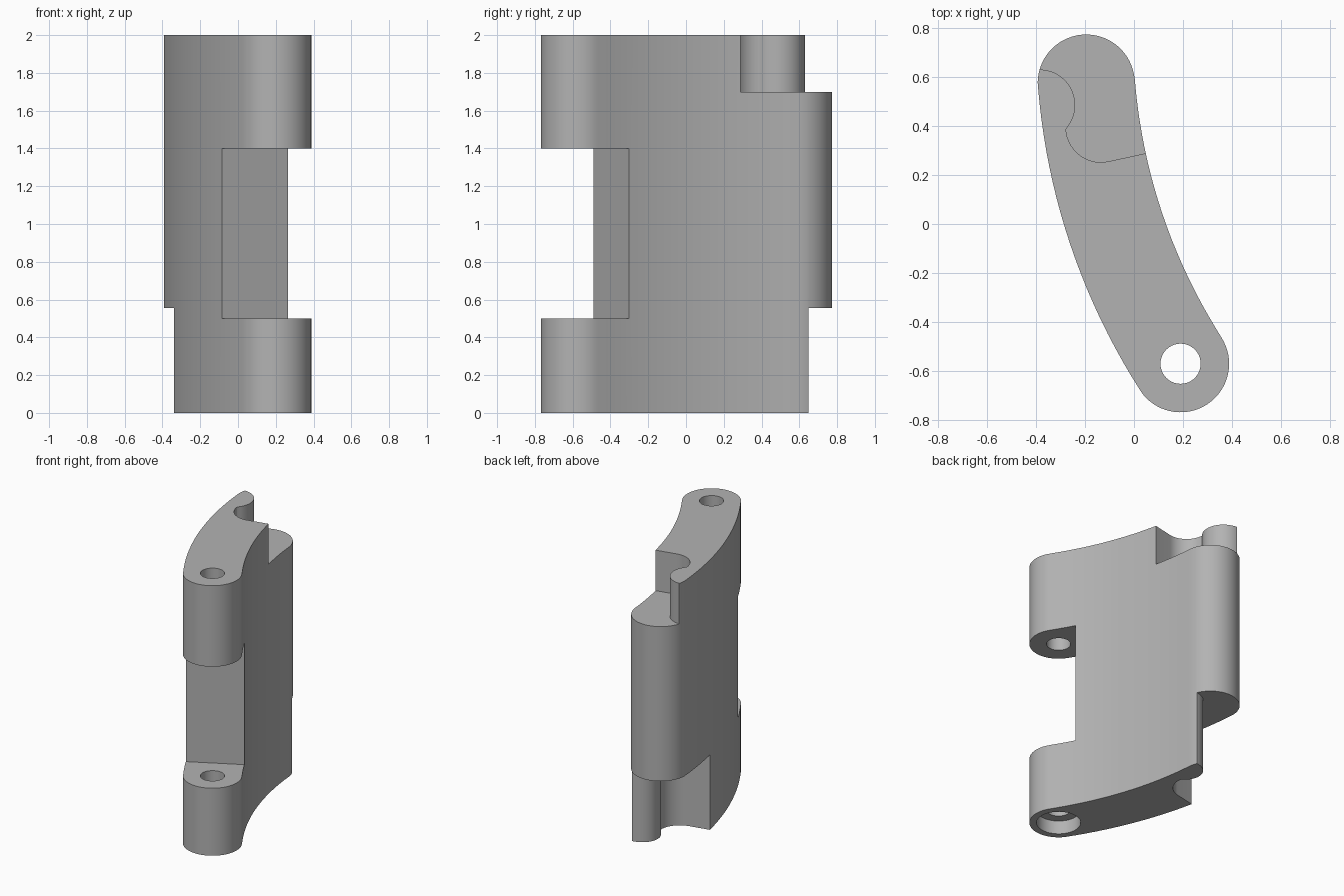
import bpy, bmesh
from math import cos, sin, radians, degrees, atan2
from mathutils import Vector

old = bpy.data.objects.get("Cube")
if old:
    bpy.data.objects.remove(old, do_unlink=True)

BEND = Vector((2.29, 0.773))       # centre of the long bend
RADIUS, HALF = 2.492, 0.198        # centreline radius, half thickness
KNUCKLE = Vector((0.19, -0.57))
TAIL = Vector((-0.195, 0.575))

grey = bpy.data.materials.new("plain grey")
grey.use_nodes = True
grey.diffuse_color = (0.45, 0.45, 0.45, 1)
grey.node_tree.nodes["Principled BSDF"].inputs["Base Color"].default_value = (0.45, 0.45, 0.45, 1)


def arc(c, r, a0, a1, n):
    """Points on an arc, angles in degrees."""
    return [Vector((c[0] + r * cos(radians(a0 + (a1 - a0) * i / n)),
                    c[1] + r * sin(radians(a0 + (a1 - a0) * i / n)))) for i in range(n + 1)]


def heading(p):
    """Angle of a point as seen from the bend centre, 0 to 360."""
    d = Vector(p) - BEND
    return degrees(atan2(d.y, d.x)) % 360


def across(p):
    """Reflect a point over the bent centreline."""
    d = Vector(p) - BEND
    return BEND + d.normalized() * (2 * RADIUS - d.length)


def prism(name, pts, z0, z1):
    bm = bmesh.new()
    face = bm.faces.new([bm.verts.new((p[0], p[1], z0)) for p in pts])
    new = bmesh.ops.extrude_face_region(bm, geom=[face])["geom"]
    bmesh.ops.translate(bm, vec=(0, 0, z1 - z0),
                        verts=[v for v in new if isinstance(v, bmesh.types.BMVert)])
    bmesh.ops.recalc_face_normals(bm, faces=bm.faces)
    mesh = bpy.data.meshes.new(name)
    bm.to_mesh(mesh)
    bm.free()
    mesh.materials.append(grey)
    ob = bpy.data.objects.new(name, mesh)
    bpy.context.collection.objects.link(ob)
    return ob


# Bent body with round ends
a_tail, a_knuckle = heading(TAIL), heading(KNUCKLE)
outline = (arc(BEND, RADIUS + HALF, a_tail, a_knuckle, 20)
           + arc(KNUCKLE, HALF, a_knuckle, a_knuckle + 180, 32)[1:]
           + arc(BEND, RADIUS - HALF, a_knuckle, a_tail, 20)[1:]
           + arc(TAIL, HALF, a_tail - 180, a_tail, 32)[1:-1])
link = prism("curved_hinge_link", outline, 0, 2)

# Wavy hook outline for the tail notches
a_step = heading((-0.14, 0.248))
step_start = arc(BEND, RADIUS - 0.4, a_step, a_step, 1)[0]
hook = ([step_start]
        + arc((-0.135, 0.395), 0.143, -78, -176, 14)
        + arc((-0.385, 0.485), 0.145, -41, 98, 22)
        + [Vector((-0.6, 0.63)), Vector((-0.6, 1)), Vector((0.3, 1))])

# Gap between the knuckles, ending on a radial face
a_gap = heading((-0.085, -0.488))
gap = [arc(BEND, r, a, a, 1)[0] for r, a in
       ((2.0, a_gap), (3.0, a_gap), (3.0, a_gap + 20), (2.0, a_gap + 20))]

cutters = [
    prism("top_notch_cutter", hook, 1.7, 2.2),
    prism("bottom_notch_cutter", [across(p) for p in hook], -0.2, 0.555),
    prism("knuckle_gap_cutter", gap, 0.5, 1.4),
    prism("pin_hole_cutter", arc(KNUCKLE, 0.082, 0, 360, 40)[:-1], -0.2, 2.2),
    prism("counterbore_cutter", arc(KNUCKLE, 0.15, 0, 360, 40)[:-1], -0.2, 0.1),
]

bpy.ops.object.select_all(action='DESELECT')
bpy.context.view_layer.objects.active = link
link.select_set(True)
for cutter in cutters:
    cutter.hide_render = True
    mod = link.modifiers.new(cutter.name, 'BOOLEAN')
    mod.operation = 'DIFFERENCE'
    mod.solver = 'EXACT'
    mod.object = cutter
    bpy.ops.object.modifier_apply(modifier=mod.name)
    bpy.data.objects.remove(cutter, do_unlink=True)

bpy.ops.object.shade_smooth_by_angle(angle=radians(30))
